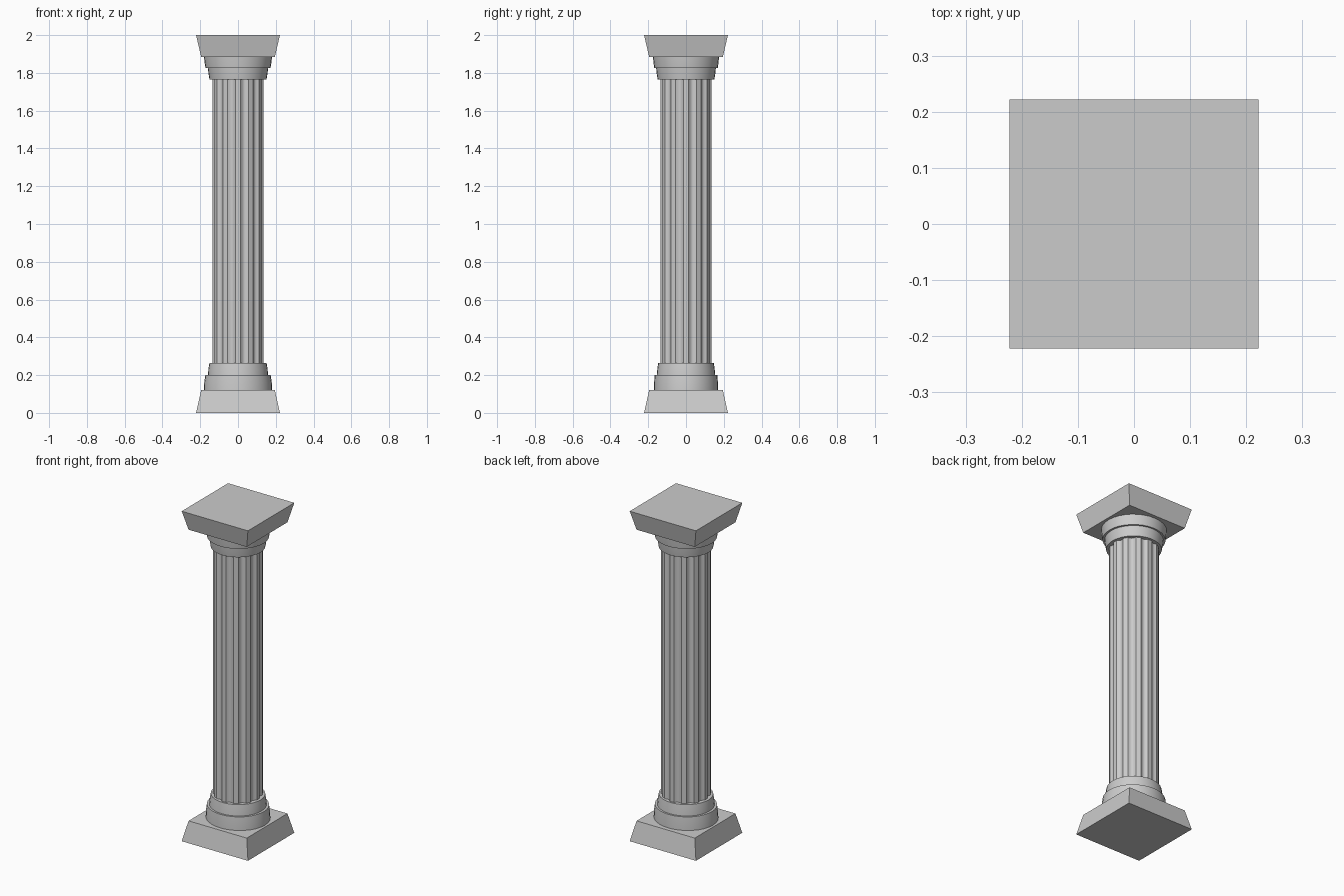
import bpy, bmesh, math

cube = bpy.data.objects.get("Cube")
if cube:
    bpy.data.objects.remove(cube, do_unlink=True)

# One stone colour for the whole column
stone = bpy.data.materials.new("grey stone")
stone.use_nodes = True
stone.diffuse_color = (0.6, 0.6, 0.6, 1)
stone.node_tree.nodes["Principled BSDF"].inputs["Base Color"].default_value = stone.diffuse_color


def loft(name, sections, smooth_angle=None):
    """Skin a closed solid through stacked rings of points."""
    bm = bmesh.new()
    rings = [[bm.verts.new((x, y, z)) for x, y in points] for points, z in sections]
    count = len(rings[0])
    for low, high in zip(rings, rings[1:]):
        for i in range(count):
            j = (i + 1) % count
            bm.faces.new((low[i], low[j], high[j], high[i]))
    bm.faces.new(rings[0][::-1])
    bm.faces.new(rings[-1])
    mesh = bpy.data.meshes.new(name)
    bm.to_mesh(mesh)
    bm.free()
    mesh.materials.append(stone)
    obj = bpy.data.objects.new(name, mesh)
    bpy.context.collection.objects.link(obj)
    if smooth_angle:
        bpy.ops.object.select_all(action='DESELECT')
        obj.select_set(True)
        bpy.context.view_layer.objects.active = obj
        bpy.ops.object.shade_smooth_by_angle(angle=math.radians(smooth_angle))
    return obj


def square(half):
    return [(-half, -half), (half, -half), (half, half), (-half, half)]


def oval(rx, ry, sides=32):
    turns = [math.tau * i / sides for i in range(sides)]
    return [(rx * math.cos(a), ry * math.sin(a)) for a in turns]


def fluted(radius, depth, flutes=12, ridge=0.38, steps=6):
    """Round outline with flat ridges between hollow flutes."""
    points = []
    for f in range(flutes):
        for s in range(steps + 1):
            t = s / steps
            a = math.tau / flutes * (f + ridge / 2 + (1 - ridge) * t)
            r = radius - depth * math.sin(math.pi * t)
            points.append((r * math.cos(a), r * math.sin(a)))
    return points


# Square slabs at the foot and head
loft("base_plinth", [(square(0.222), 0), (square(0.195), 0.12)])
loft("top_slab", [(square(0.195), 1.885), (square(0.222), 2)])

# Round mouldings, widening away from the shaft
loft("base_lower_ring", [(oval(0.181, 0.170), 0.12), (oval(0.179, 0.169), 0.16),
                         (oval(0.173, 0.166), 0.2)], 30)
loft("base_upper_ring", [(oval(0.159, 0.155), 0.2), (oval(0.157, 0.152), 0.23),
                         (oval(0.151, 0.147), 0.265)], 30)
loft("capital_lower_ring", [(oval(0.151, 0.150), 1.765), (oval(0.156, 0.155), 1.795),
                            (oval(0.160, 0.158), 1.825)], 30)
loft("capital_upper_ring", [(oval(0.172, 0.168), 1.825), (oval(0.177, 0.172), 1.855),
                            (oval(0.180, 0.175), 1.885)], 30)

# Fluted shaft
outline = fluted(0.136, 0.012)
loft("fluted_shaft", [(outline, 0.26), (outline, 1.77)], 28)
